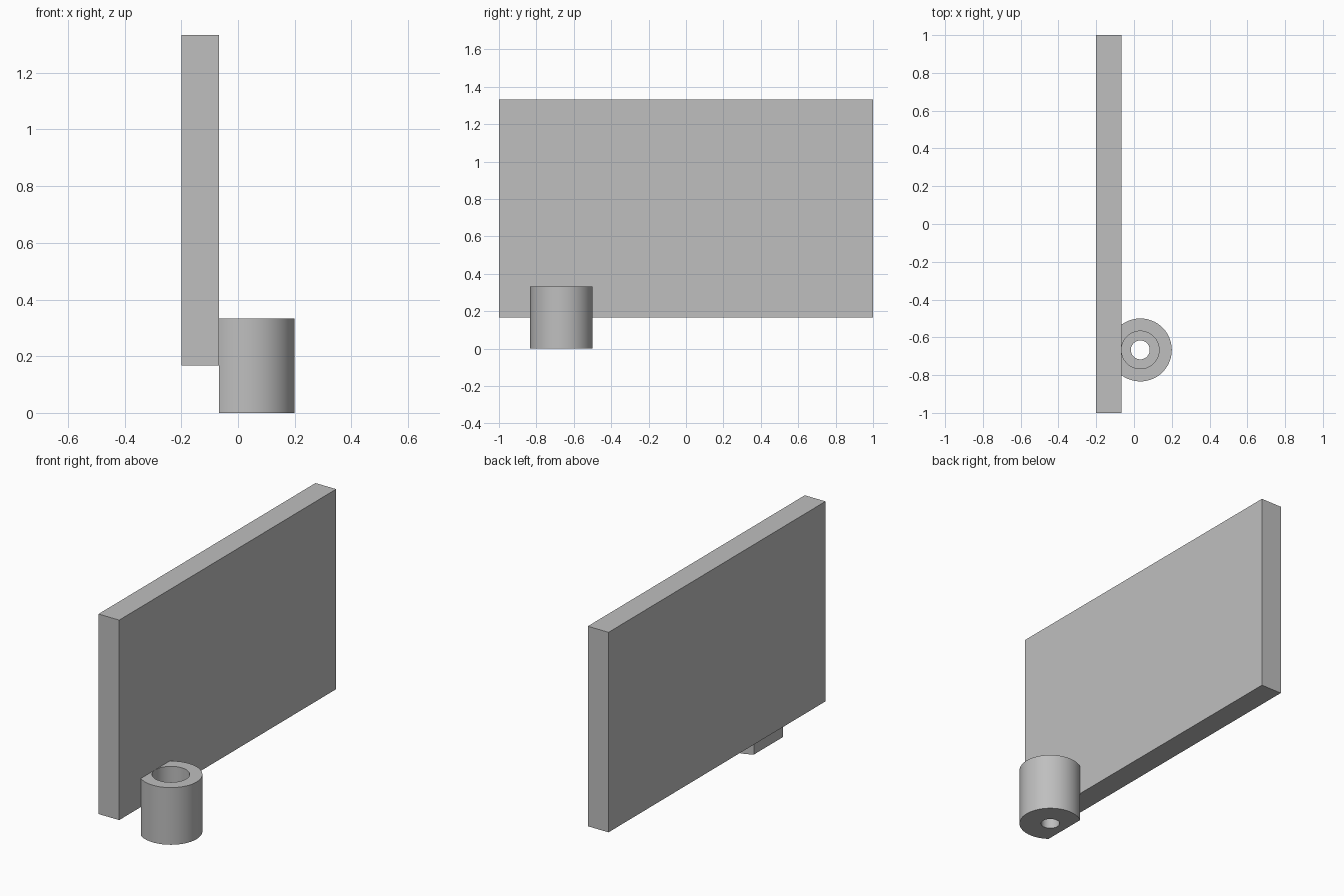
import bpy, bmesh
from math import sin, cos, acos, pi, radians

default = bpy.data.objects.get("Cube")
if default:
    bpy.data.objects.remove(default, do_unlink=True)

UNIT = 2 / 60                      # the panel is 60 units long
PANEL_FACE = -2 * UNIT             # plane where boss meets panel

grey = bpy.data.materials.new("plain grey")
grey.use_nodes = True
colour = (0.52, 0.52, 0.52, 1)
grey.diffuse_color = colour
grey.node_tree.nodes["Principled BSDF"].inputs["Base Color"].default_value = colour


def add_object(name, bm):
    bmesh.ops.recalc_face_normals(bm, faces=bm.faces)
    mesh = bpy.data.meshes.new(name)
    bm.to_mesh(mesh)
    bm.free()
    mesh.materials.append(grey)
    obj = bpy.data.objects.new(name, mesh)
    bpy.context.collection.objects.link(obj)
    return obj


# Upright panel
bm = bmesh.new()
bmesh.ops.create_cube(bm, size=1)
bmesh.ops.scale(bm, vec=(4 * UNIT, 2, 35 * UNIT), verts=bm.verts)
bmesh.ops.translate(bm, vec=(PANEL_FACE - 2 * UNIT, 0, 22.5 * UNIT), verts=bm.verts)
add_object("panel", bm)

# Screw boss: cylinder cut flat on the panel side, with a stepped bore
RADIUS, FLAT, HEIGHT = 5 * UNIT, 3 * UNIT, 10 * UNIT
HEAD, HOLE, FLOOR = 2.99 * UNIT, 1.5 * UNIT, 3 * UNIT
corner = acos(-FLAT / RADIUS)
angles = [-corner + 2 * corner * i / 60 for i in range(60)]
angles += [corner + 2 * (pi - corner) * i / 24 for i in range(24)]


def ring(bm, radius, z):
    points = []
    for a in angles:
        r = min(radius, FLAT / -cos(a)) if cos(a) < 0 else radius
        points.append(bm.verts.new((r * cos(a), r * sin(a), z)))
    return points


bm = bmesh.new()
profile = [(RADIUS, 0), (RADIUS, HEIGHT), (HEAD, HEIGHT),
           (HEAD, FLOOR), (HOLE, FLOOR), (HOLE, 0)]
rings = [ring(bm, r, z) for r, z in profile]
for lower, upper in zip(rings, rings[1:] + rings[:1]):
    for i in range(len(angles)):
        j = (i + 1) % len(angles)
        bm.faces.new((lower[i], lower[j], upper[j], upper[i]))
boss = add_object("screw_boss", bm)
boss.location = (PANEL_FACE + FLAT, -20 * UNIT, 0)

bpy.ops.object.select_all(action="DESELECT")
boss.select_set(True)
bpy.context.view_layer.objects.active = boss
bpy.ops.object.shade_smooth_by_angle(angle=radians(30))
